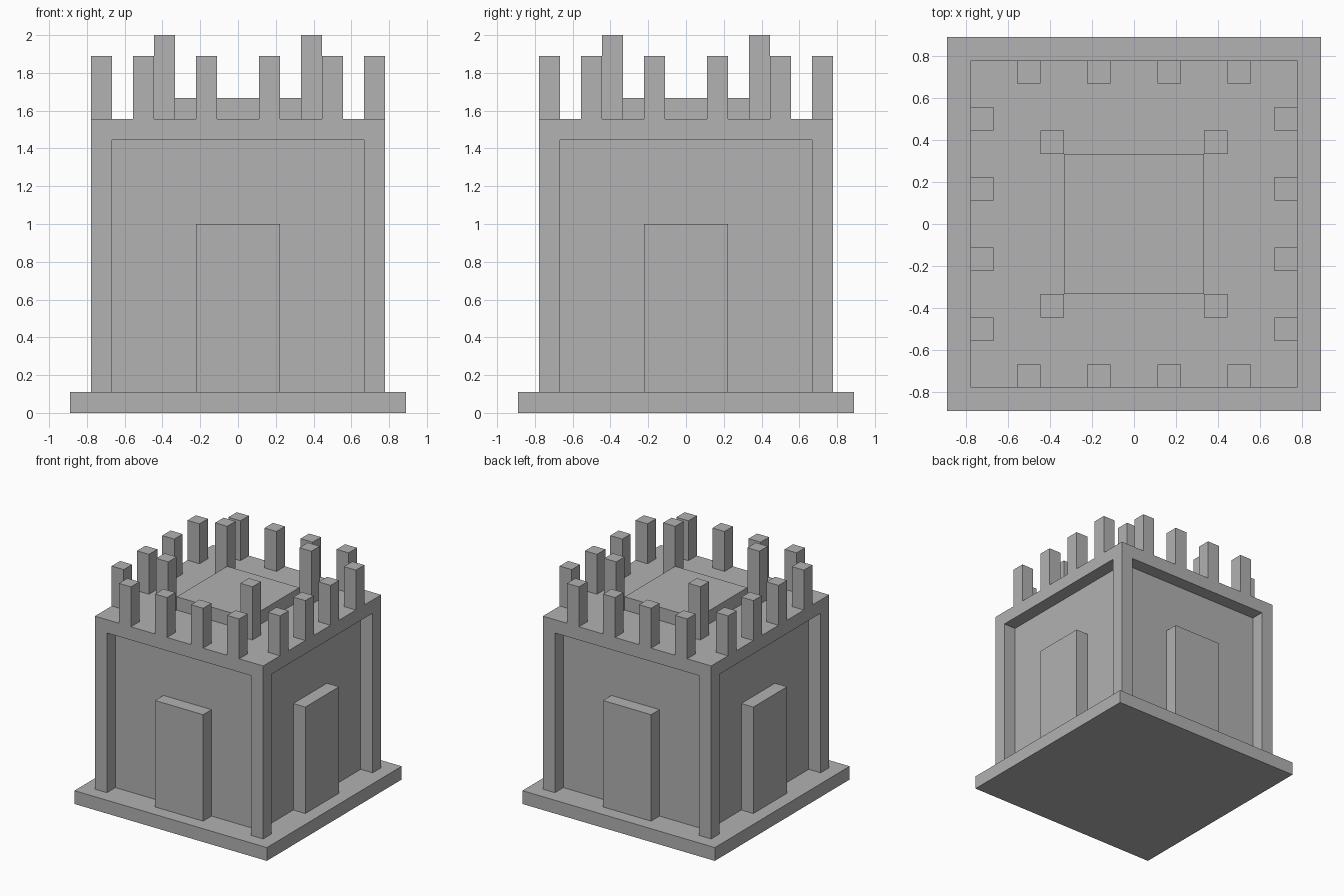
import bpy
from mathutils import Matrix, Vector
from math import pi

cube = bpy.data.objects.get("Cube")
if cube:
    bpy.data.objects.remove(cube, do_unlink=True)

U = 1 / 9  # building module: every part is a whole number of modules

stone = bpy.data.materials.new("grey_stone")
stone.use_nodes = True
colour = (0.445, 0.445, 0.445, 1)
stone.diffuse_color = colour
stone.node_tree.nodes["Principled BSDF"].inputs["Base Color"].default_value = colour


def box(name, low, high, turn=0):
    """Box between two corners in modules, turned about z in quarter turns."""
    bpy.ops.mesh.primitive_cube_add(size=1)
    ob = bpy.context.object
    ob.name = ob.data.name = name
    low, high = Vector(low) * U, Vector(high) * U
    ob.data.transform(Matrix.Rotation(turn * pi / 2, 4, "Z")
                      @ Matrix.Translation((low + high) / 2)
                      @ Matrix.Diagonal((*(high - low), 1)))
    ob.data.materials.append(stone)
    return ob


# Main masses
box("base_slab", (-8, -8, 0), (8, 8, 1))
box("walls", (-6, -6, 1), (6, 6, 13))
box("roof_slab", (-7, -7, 13), (7, 7, 14))
box("roof_platform", (-3, -3, 14), (3, 3, 15))

# Parts repeated on each of the four sides
for turn, side in enumerate(("front", "left", "back", "right")):
    box(f"{side}_door", (-2, -7, 1), (2, -6, 9), turn)
    box(f"{side}_corner_pillar", (6, -7, 1), (7, -6, 13), turn)
    box(f"{side}_platform_post", (3, -4, 14), (4, -3, 18), turn)
    for i, x in enumerate((-5, -2, 1, 4)):
        box(f"{side}_battlement_{i + 1}", (x, -7, 14), (x + 1, -6, 17), turn)
